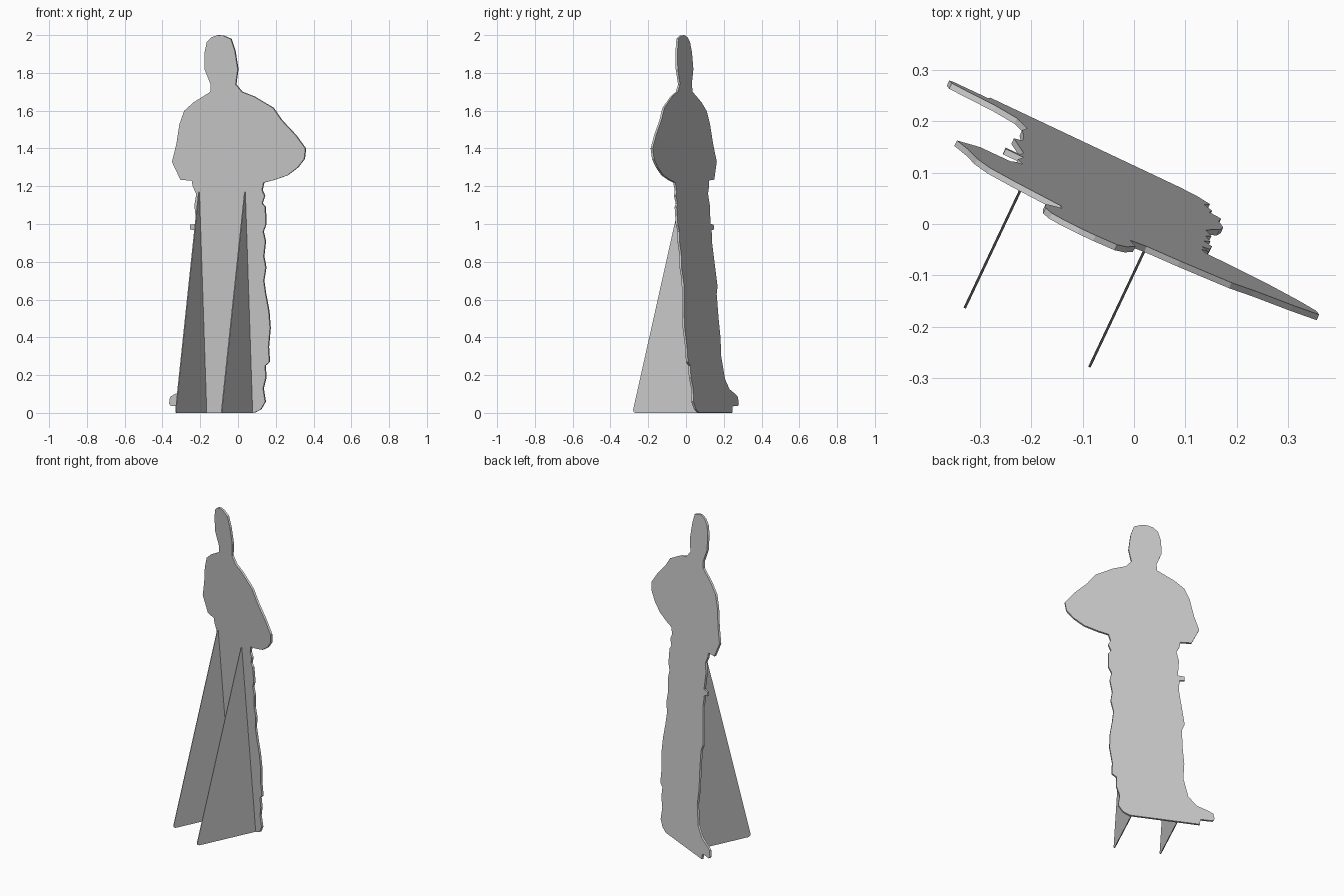
import bpy, bmesh
from mathutils import Vector

# Panel plane: turned about z, leaning slightly toward the supports
NX, NY = -0.427, -0.904          # horizontal direction the panel faces
LEAN, BACK = 0.0775, -0.103      # lean per unit of height, offset of back at floor
THICK = 0.012
NORMAL = Vector((NX, NY, -LEAN)).normalized()


def on_panel(x, z):
    """Point on the panel's back face, from its front-view position."""
    return Vector((x, (BACK + LEAN * z - NX * x) / NY, z))


def slab(name, points, offset):
    """Extrude a flat outline by an offset vector into a solid sheet."""
    bm = bmesh.new()
    face = bm.faces.new([bm.verts.new(p) for p in points])
    ext = bmesh.ops.extrude_face_region(bm, geom=[face], use_keep_orig=True)
    moved = [v for v in ext["geom"] if isinstance(v, bmesh.types.BMVert)]
    bmesh.ops.translate(bm, verts=moved, vec=offset)
    bmesh.ops.recalc_face_normals(bm, faces=bm.faces)
    mesh = bpy.data.meshes.new(name)
    bm.to_mesh(mesh)
    bm.free()
    obj = bpy.data.objects.new(name, mesh)
    bpy.context.collection.objects.link(obj)
    return obj


# Figure outline, front view (x, z): right side upward
right_leg = [(0.09, 0.001), (0.125, 0.02), (0.148, 0.06), (0.137, 0.13), (0.152, 0.19),
             (0.147, 0.25), (0.17, 0.27), (0.165, 0.35), (0.174, 0.45), (0.167, 0.54),
             (0.15, 0.63), (0.14, 0.70), (0.151, 0.77), (0.14, 0.83), (0.149, 0.91),
             (0.137, 0.96), (0.152, 1.0), (0.148, 1.09), (0.132, 1.11), (0.145, 1.15),
             (0.131, 1.18), (0.14, 1.22)]
right_arm = [(0.19, 1.232), (0.265, 1.258), (0.32, 1.30), (0.355, 1.345), (0.361, 1.40),
             (0.31, 1.47), (0.235, 1.55), (0.19, 1.615), (0.09, 1.675), (0.025, 1.70)]
head = [(-0.008, 1.74), (0.003, 1.82), (-0.013, 1.92), (-0.033, 1.98), (-0.075, 1.998),
        (-0.105, 2.0), (-0.135, 1.99), (-0.16, 1.965), (-0.172, 1.91), (-0.172, 1.82),
        (-0.14, 1.74), (-0.142, 1.70)]
left_arm = [(-0.23, 1.645), (-0.28, 1.60), (-0.305, 1.53), (-0.322, 1.42), (-0.345, 1.33),
            (-0.30, 1.235), (-0.24, 1.23), (-0.235, 1.20)]
left_leg = [(-0.216, 1.16), (-0.226, 1.10), (-0.215, 1.0), (-0.25, 0.997), (-0.25, 0.972),
            (-0.222, 0.967), (-0.215, 0.90), (-0.225, 0.78), (-0.234, 0.67), (-0.217, 0.63),
            (-0.215, 0.50), (-0.218, 0.40), (-0.208, 0.30), (-0.228, 0.18), (-0.27, 0.125),
            (-0.33, 0.10), (-0.355, 0.085), (-0.36, 0.05), (-0.35, 0.037), (-0.285, 0.035),
            (-0.28, 0.001)]
outline = right_leg + right_arm + head + left_arm + left_leg
slab("figure_panel", [on_panel(x, z) for x, z in outline], NORMAL * THICK)


# Triangular easel supports, perpendicular to the panel
def support(name, foot_x, foot_y):
    foot_q = foot_x * NX + foot_y * NY

    def point(q, z):
        return Vector((foot_x + (q - foot_q) * NX, foot_y + (q - foot_q) * NY, z))

    front = BACK + THICK
    half = Vector((-NY, NX, 0)) * 0.0025
    tri = [point(front, 0), point(foot_q - 0.012, 0), point(foot_q - 0.003, 0.005),
           point(foot_q, 0.016), point(front + LEAN * 1.17 + 0.006, 1.165),
           point(front + LEAN * 1.17, 1.17)]
    slab(name, [p - half for p in tri], half * 2)


support("left_support", -0.33, -0.164)
support("right_support", -0.087, -0.279)
